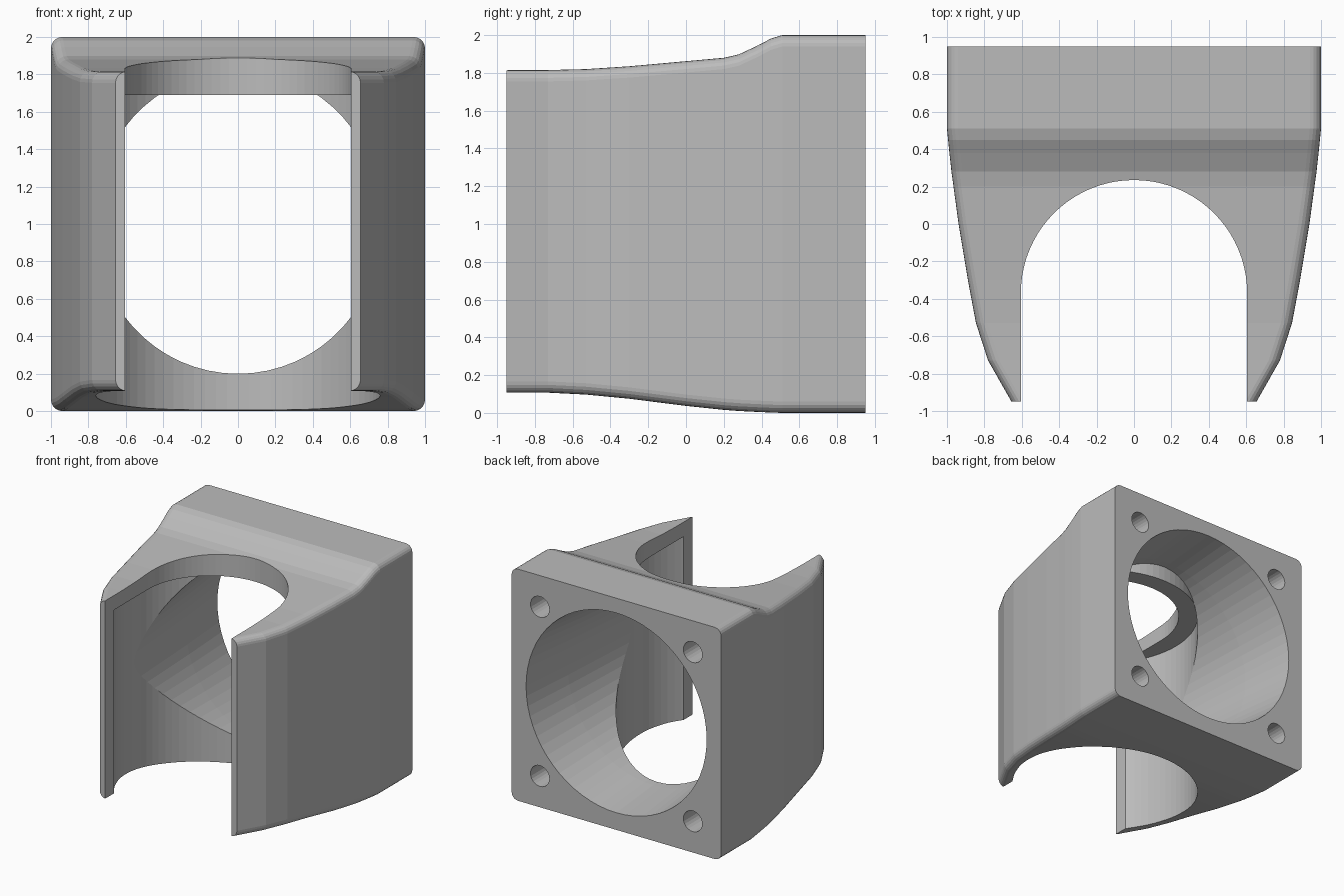
import bpy, bmesh, math

if "Cube" in bpy.data.objects:
    bpy.data.objects.remove(bpy.data.objects["Cube"])

grey = bpy.data.materials.new("plain_grey")
grey.diffuse_color = (0.5, 0.5, 0.5, 1)
grey.use_nodes = True
grey.node_tree.nodes["Principled BSDF"].inputs["Base Color"].default_value = grey.diffuse_color


def loft(name, rings):
    """Closed solid skinned through rings of equal point count."""
    bm = bmesh.new()
    rows = [[bm.verts.new(p) for p in ring] for ring in rings]
    n = len(rows[0])
    for a, b in zip(rows, rows[1:]):
        for i in range(n):
            j = (i + 1) % n
            bm.faces.new((a[i], a[j], b[j], b[i]))
    bm.faces.new(rows[0])
    bm.faces.new(rows[-1])
    bmesh.ops.recalc_face_normals(bm, faces=bm.faces)
    mesh = bpy.data.meshes.new(name)
    bm.to_mesh(mesh)
    bm.free()
    ob = bpy.data.objects.new(name, mesh)
    bpy.context.collection.objects.link(ob)
    return ob


def circle_y(y, r, cx=0, cz=0, n=64):
    return [(cx + r * math.cos(2 * math.pi * i / n), y,
             cz + r * math.sin(2 * math.pi * i / n)) for i in range(n)]


def post(name, r, z0, z1, cy=-0.37, n=80):
    ring = [(r * math.cos(2 * math.pi * i / n), r * math.sin(2 * math.pi * i / n) + cy)
            for i in range(n)]
    return loft(name, [[(x, y, z) for x, y in ring] for z in (z0, z1)])


def section(y, w, zb, zt, r=0.06, seg=5):
    """Rounded rectangle across the body."""
    pts = []
    corners = [(w - r, zt - r, 0), (-w + r, zt - r, 90),
               (-w + r, zb + r, 180), (w - r, zb + r, 270)]
    for cx, cz, start in corners:
        for i in range(seg + 1):
            a = math.radians(start + 90 * i / seg)
            pts.append((cx + r * math.cos(a), y, cz + r * math.sin(a)))
    return pts


def cut(target, cutter):
    mod = target.modifiers.new("cut", 'BOOLEAN')
    mod.operation = 'DIFFERENCE'
    mod.solver = 'EXACT'
    mod.object = cutter
    with bpy.context.temp_override(object=target, active_object=target,
                                   selected_objects=[target]):
        bpy.ops.object.modifier_apply(modifier=mod.name)
    bpy.data.objects.remove(cutter)


# Outer body: y, half width, bottom, top
stations = [(-0.95, 0.655, 0.107, 1.815), (-0.73, 0.78, 0.107, 1.815),
            (-0.53, 0.845, 0.097, 1.82), (-0.3, 0.888, 0.075, 1.835),
            (0.0, 0.938, 0.037, 1.862), (0.2, 0.965, 0.016, 1.88),
            (0.28, 0.976, 0.01, 1.898), (0.38, 0.987, 0.005, 1.945),
            (0.45, 0.994, 0.002, 1.982), (0.51, 1.0, 0.0, 2.0),
            (0.95, 1.0, 0.0, 2.0)]
body = loft("fan_duct_body", [section(*s) for s in stations])
body.data.materials.append(grey)

# Air duct, kept clear of the top collar
duct = loft("duct_cutter", [circle_y(y, r, 0, 1.01) for y, r in
                            ((1.0, 0.867), (0.45, 0.815), (-0.5, 0.747))])
cut(duct, post("collar_keep", 0.762, 1.69, 2.2))
cut(body, duct)

# Wide lower bore and narrow collar bore
cut(body, post("bore_cutter", 0.76, -0.2, 1.69))
cut(body, post("collar_cutter", 0.605, 1.5, 2.3))

# Open front slot
slot = [(-0.605, -1.2), (0.605, -1.2), (0.605, -0.37), (-0.605, -0.37)]
cut(body, loft("slot_cutter", [[(x, y, z) for x, y in slot] for z in (-0.3, 2.4)]))

# Four screw holes in the back flange
for sx in (-1, 1):
    for sz in (-1, 1):
        cut(body, loft("screw_cutter", [circle_y(y, 0.09, sx * 0.73, 1 + sz * 0.73, 24)
                                        for y in (0.55, 1.1)]))
